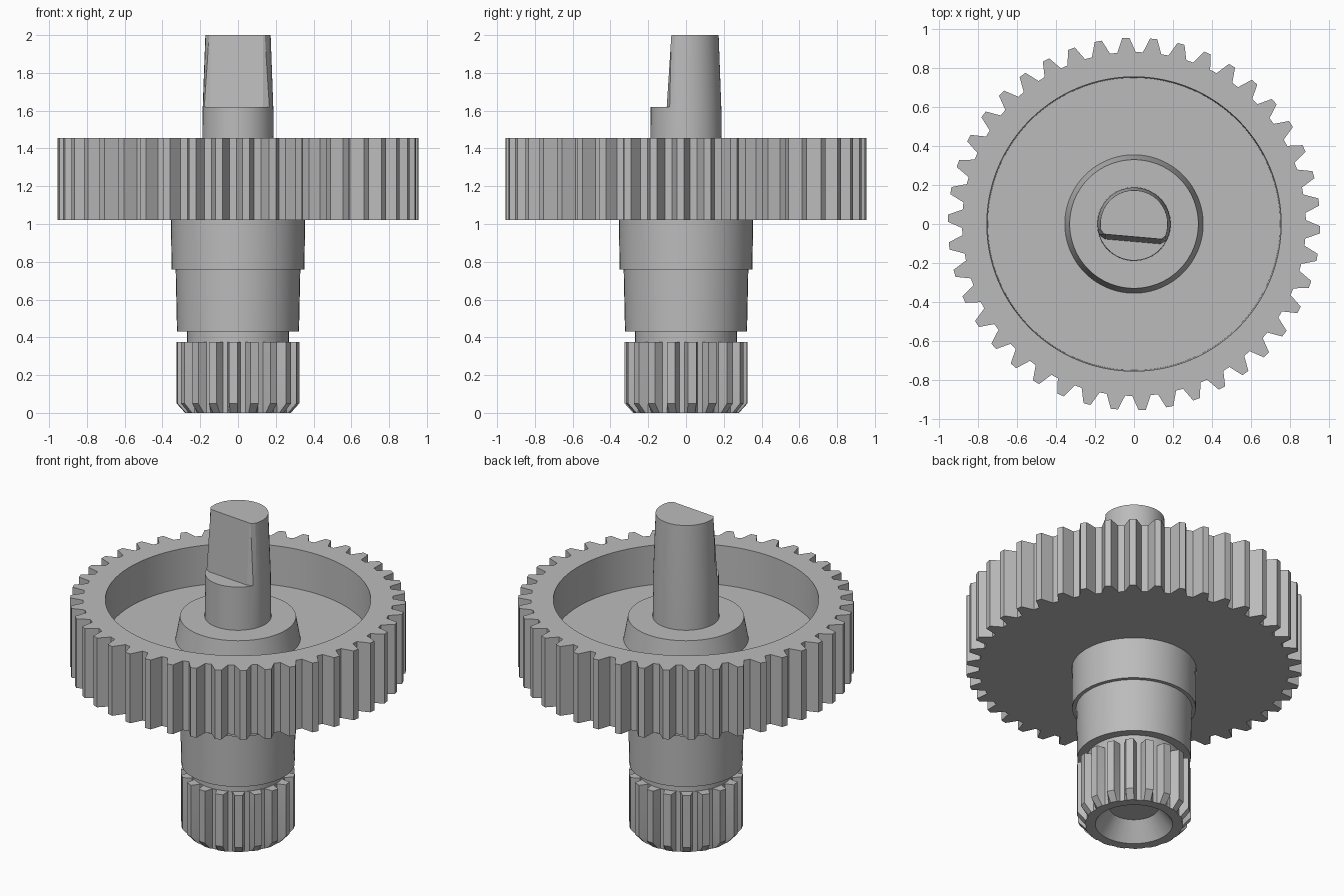
import bpy, bmesh, math

if "Cube" in bpy.data.objects:
    bpy.data.objects.remove(bpy.data.objects["Cube"])

grey = bpy.data.materials.new("grey plastic")
grey.diffuse_color = (0.5, 0.5, 0.5, 1)
grey.use_nodes = True
grey.node_tree.nodes["Principled BSDF"].inputs["Base Color"].default_value = grey.diffuse_color


def loft(name, rings):
    """Skin a stack of equal-count rings (lists of 3D points), capping both ends."""
    bm = bmesh.new()
    loops = [[bm.verts.new(p) for p in ring] for ring in rings]
    n = len(loops[0])
    for a, b in zip(loops, loops[1:]):
        for i in range(n):
            j = (i + 1) % n
            bm.faces.new((a[i], a[j], b[j], b[i]))
    bm.faces.new(loops[0][::-1])
    bm.faces.new(loops[-1])
    bmesh.ops.remove_doubles(bm, verts=bm.verts, dist=1e-5)
    bmesh.ops.recalc_face_normals(bm, faces=bm.faces)
    me = bpy.data.meshes.new(name)
    bm.to_mesh(me)
    bm.free()
    me.materials.append(grey)
    ob = bpy.data.objects.new(name, me)
    bpy.context.collection.objects.link(ob)
    bpy.ops.object.select_all(action='DESELECT')
    ob.select_set(True)
    bpy.context.view_layer.objects.active = ob
    bpy.ops.object.shade_smooth_by_angle(angle=math.radians(20))
    return ob


def circle(angles, r, z):
    return [(r * math.cos(a), r * math.sin(a), z) for a in angles]


def teeth(count, root, tip, root_half, tip_half, phase=0.0):
    """Angles and radii of a toothed outline; half widths are fractions of the pitch."""
    pitch = 2 * math.pi / count
    shape = ((-root_half, root), (-tip_half, tip), (tip_half, tip), (root_half, root))
    pts = [(phase + pitch * (k + f), r) for k in range(count) for f, r in shape]
    return [p[0] for p in pts], [p[1] for p in pts]


def toothed(angles, radii, z, limit=9.0):
    return [(min(r, limit) * math.cos(a), min(r, limit) * math.sin(a), z)
            for a, r in zip(angles, radii)]


# large gear wheel with recessed top face and tapered hub
ang, rad = teeth(42, 0.882, 0.955, 0.36, 0.13, -0.031)
loft("gear_wheel", [
    circle(ang, 0.3, 1.02), circle(ang, 0.87, 1.02),
    toothed(ang, rad, 1.02), toothed(ang, rad, 1.455),
    circle(ang, 0.87, 1.455), circle(ang, 0.755, 1.455), circle(ang, 0.75, 1.21),
    circle(ang, 0.355, 1.21), circle(ang, 0.33, 1.35), circle(ang, 0.1, 1.35)])

# stepped collar and neck below the wheel
full = [2 * math.pi * i / 48 for i in range(48)]
loft("stepped_collar", [
    circle(full, 0.27, 0.3), circle(full, 0.27, 0.43),
    circle(full, 0.323, 0.43), circle(full, 0.33, 0.76),
    circle(full, 0.352, 0.76), circle(full, 0.355, 1.03)])

# small toothed pinion with a chamfered foot and a dished end
ang, rad = teeth(18, 0.275, 0.325, 0.36, 0.2, 0.1)
loft("pinion", [
    circle(ang, 0.14, 0.11), circle(ang, 0.22, 0.0),
    toothed(ang, rad, 0.0, 0.28), toothed(ang, rad, 0.05),
    toothed(ang, rad, 0.375), circle(ang, 0.2, 0.375)])


# tapered drive shaft with a flat cut on the front
def cut_ring(r, z, flat):
    t = math.radians(-5)
    out = []
    for x, y, _ in circle(full, r, z):
        half = math.sqrt(r * r - flat * flat)
        if y < flat:
            # project the removed arc onto the flat, keeping its order
            x, y = x / math.sqrt(r * r - 0.0) * half, flat
        out.append((x * math.cos(t) - y * math.sin(t),
                    x * math.sin(t) + y * math.cos(t), z))
    return out


loft("drive_shaft", [
    cut_ring(0.19, 1.3, -0.1899), cut_ring(0.187, 1.62, -0.1869),
    cut_ring(0.187, 1.62, -0.09), cut_ring(0.173, 2.0, -0.065)])
